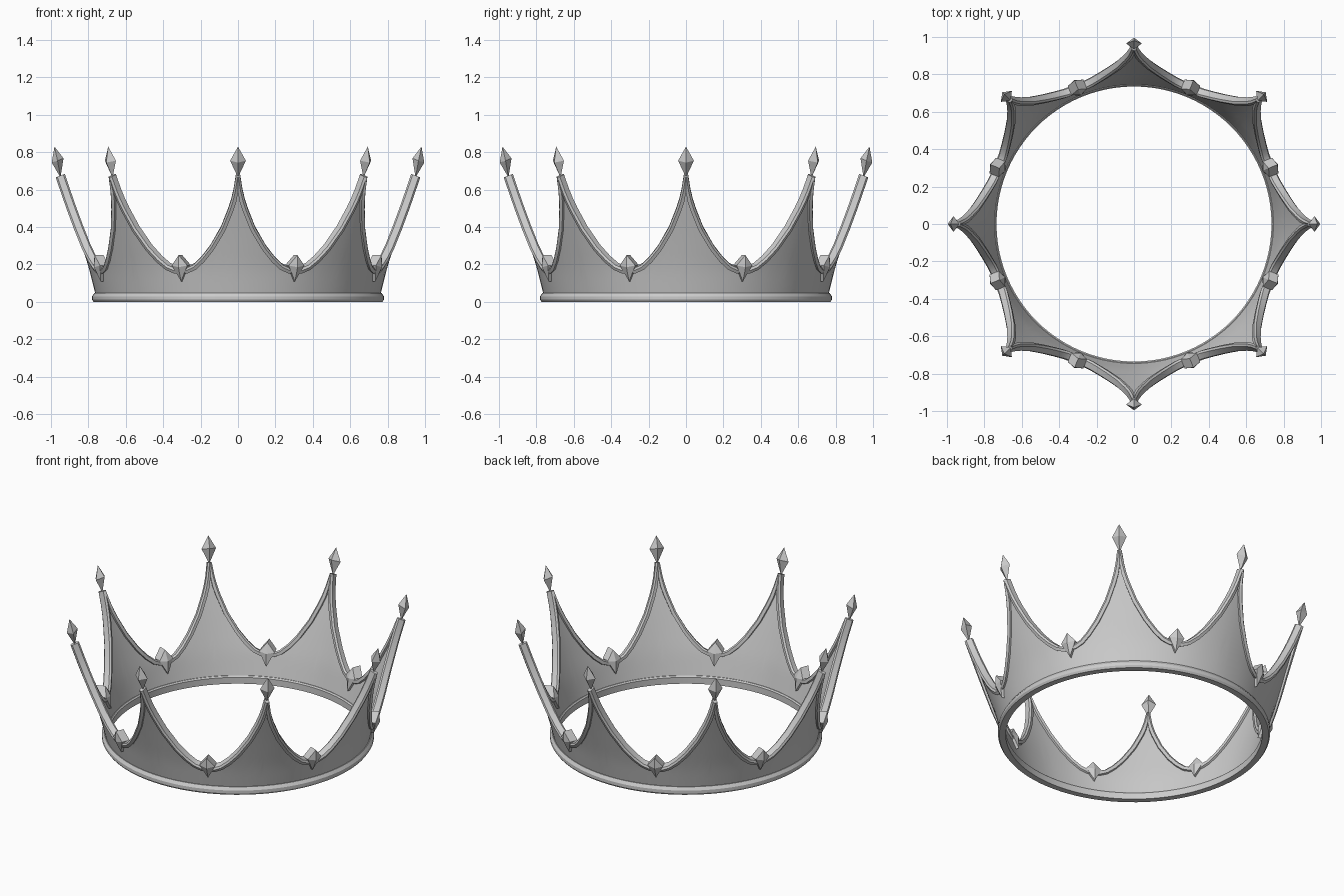
import bpy, bmesh, math

if "Cube" in bpy.data.objects:
    bpy.data.objects.remove(bpy.data.objects["Cube"])

N = 8
STEP = 2 * math.pi / N
LEAN = math.radians(21)
# radius of the flared wall against height
FLARE = [(0.02, 0.748), (0.18, 0.787), (0.4, 0.857), (0.68, 0.952), (0.9, 1.03)]
# half of one spike's outline: (sideways distance, height), tip to valley
EDGE = [(0.012, 0.675), (0.024, 0.6), (0.036, 0.55), (0.052, 0.5), (0.092, 0.4), (0.15, 0.3),
        (0.197, 0.24), (0.237, 0.202), (0.27, 0.187), (0.302, 0.183)]


def radius(z):
    for (z0, r0), (z1, r1) in zip(FLARE, FLARE[1:]):
        if z <= z1:
            break
    return r0 + (r1 - r0) * (z - z0) / (z1 - z0)


def place(a, z, n=0.0):
    """Point on the flared wall at angle a, height z, pushed out by n."""
    r = radius(z) + n * math.cos(LEAN)
    return (r * math.cos(a), r * math.sin(a), z - n * math.sin(LEAN))


def make(name, verts, faces, smooth=False):
    bm = bmesh.new()
    vs = [bm.verts.new(v) for v in verts]
    for f in faces:
        bm.faces.new([vs[i] for i in f])
    bmesh.ops.remove_doubles(bm, verts=bm.verts, dist=1e-5)
    bmesh.ops.recalc_face_normals(bm, faces=bm.faces)
    me = bpy.data.meshes.new(name)
    bm.to_mesh(me)
    bm.free()
    ob = bpy.data.objects.new(name, me)
    bpy.context.collection.objects.link(ob)
    if smooth:
        bpy.context.view_layer.objects.active = ob
        ob.select_set(True)
        bpy.ops.object.shade_smooth_by_angle(angle=math.radians(30))
        ob.select_set(False)
    return ob


def sweep(name, rings, closed):
    """Join equal cross-section loops into a tube."""
    m, k = len(rings), len(rings[0])
    faces = [(i * k + j, i * k + (j + 1) % k, (i + 1) % m * k + (j + 1) % k, (i + 1) % m * k + j)
             for i in range(m if closed else m - 1) for j in range(k)]
    if not closed:
        faces += [tuple(range(k)), tuple(range((m - 1) * k, m * k))]
    return make(name, [p for r in rings for p in r], faces, True)


def offset(i, w):
    """Outline point i moved into the metal by w, as (angle, height)."""
    a, b = EDGE[max(i - 1, 0)], EDGE[min(i + 1, len(EDGE) - 1)]
    dx, dz = b[0] - a[0], b[1] - a[1]
    if i == len(EDGE) - 1:
        dx, dz = 1, 0
    if i == 0:
        dx, dz = 0, -1
    d = math.hypot(dx, dz)
    x = max(EDGE[i][0] + dz / d * w, 0.0)
    z = EDGE[i][1] - dx / d * w
    if i == len(EDGE) - 1:
        return STEP / 2, z
    return math.asin(x / radius(z)), z


def valley(w):
    half = [offset(i, w) for i in range(len(EDGE))]
    return half + [(STEP - a, z) for a, z in reversed(half[:-1])]


# base ring
profile = [(0.735, 0.0), (0.772, 0.0), (0.78, 0.012), (0.78, 0.03), (0.768, 0.048), (0.742, 0.048), (0.735, 0.04)]
sweep("base_ring", [[(r * math.cos(t), r * math.sin(t), z) for r, z in profile]
                    for t in (2 * math.pi * i / 96 for i in range(96))], True)

# flared wall with its spiked top edge
rings = []
ROWS = 8
for k in range(N):
    for a, z in valley(0.012):
        zs = [0.03 + (z - 0.03) * j / ROWS for j in range(ROWS + 1)]
        # columns fan out so the lower wall stays evenly spaced
        rings.append([place(k * STEP + a, h, 0.009) for h in zs] +
                     [place(k * STEP + a, h, -0.009) for h in reversed(zs)])
sweep("wall", rings, True)

# raised rim following every valley
SECTION = [(0, -0.017), (0, 0.017), (0.01, 0.026), (0.028, 0.021), (0.028, -0.021), (0.01, -0.026)]
lines = [valley(w) for w, n in SECTION]
for k in range(N):
    sweep("rim", [[place(k * STEP + ln[i][0], ln[i][1], n) for ln, (w, n) in zip(lines, SECTION)]
                  for i in range(len(lines[0]))], False)


def local(a, r, pts):
    """Turn (outward, sideways, height) points to angle a at radius r."""
    c, s = math.cos(a), math.sin(a)
    return [((r + o) * c - t * s, (r + o) * s + t * c, z) for o, t, z in pts]


# finial gems on the tips and studs in the valleys
GEM = [(-0.012, 0, 0.665), (0.035, 0, 0.745), (0.004, 0.042, 0.755), (-0.028, 0, 0.768),
       (0.004, -0.042, 0.755), (0.02, 0, 0.83)]
GEM_F = [(c, 1 + i, 1 + (i + 1) % 4) for c in (0, 5) for i in range(4)]
DIAMOND = [(0, 0.25), (0.045, 0.195), (0, 0.11), (-0.045, 0.195)]
for k in range(N):
    make("tip_gem", local(k * STEP, 0.961, GEM), GEM_F)
    stud = []
    for out in (-0.026, 0.026):
        stud += [(out + (z - 0.18) * 0.25, t, z) for t, z in DIAMOND]
    stud += [(-0.04, 0, 0.19), (0.046, 0, 0.185)]
    faces = [(i, (i + 1) % 4, 4 + (i + 1) % 4, 4 + i) for i in range(4)]
    faces += [(b + i, b + (i + 1) % 4, c) for b, c in ((0, 8), (4, 9)) for i in range(4)]
    make("valley_stud", local((k + 0.5) * STEP, 0.787, stud), faces)
